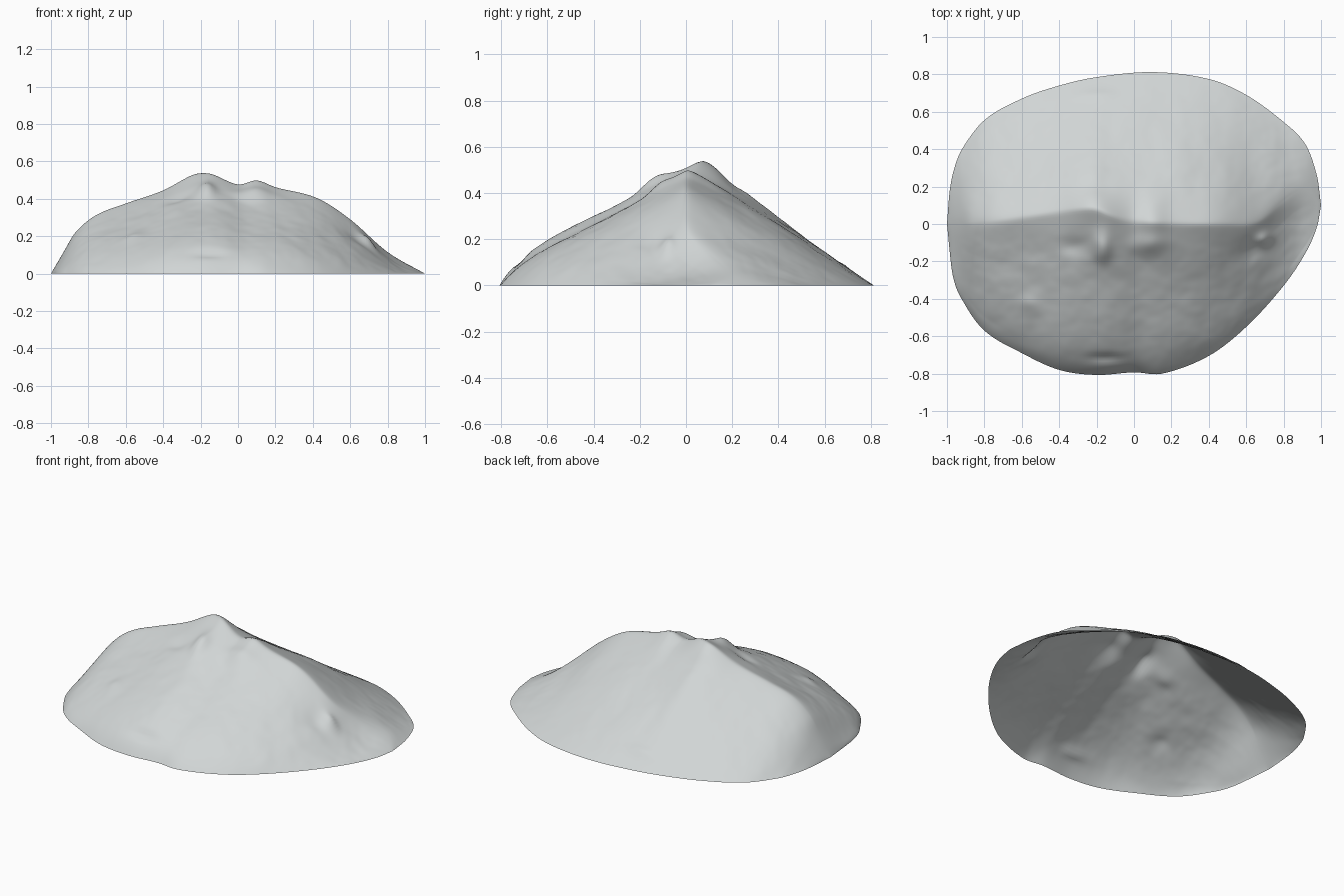
import bpy, bmesh, math
from mathutils import Vector, noise

if "Cube" in bpy.data.objects:
    bpy.data.objects.remove(bpy.data.objects["Cube"])

# Profiles along x: crest height, crest line, front rim and back rim
CREST = [(-1, 0), (-.93, .12), (-.87, .22), (-.76, .312), (-.6, .375), (-.4, .445), (-.25, .525), (-.2, .537),
         (-.14, .532), (0, .477), (.1, .499), (.2, .462), (.42, .405), (.6, .29), (.8, .115), (1, 0)]
LINE = [(-1, 0), (-.8, .01), (-.5, .05), (-.22, .085), (-.13, .05), (0, .015), (.5, 0), (.66, .01),
        (.78, .11), (.88, .18), (.95, .16), (1, .1)]
FRONT = [(-1, 0), (-.97, -.27), (-.91, -.42), (-.8, -.57), (-.6, -.69), (-.4, -.78), (-.2, -.807), (0, -.793),
         (.15, -.8), (.4, -.705), (.6, -.55), (.8, -.33), (.92, -.15), (.98, -.01), (1, .1)]
BACK = [(-1, 0), (-.985, .18), (-.96, .3), (-.92, .4), (-.8, .555), (-.6, .67), (-.4, .74), (-.2, .785), (.1, .812),
        (.4, .775), (.6, .69), (.8, .545), (.92, .42), (.98, .25), (1, .1)]
# Share of the height taken by the low bluff at the front rim
BLUFF = [(-1, .15), (-.6, .16), (-.3, .2), (-.1, .2), (.15, .12), (.5, .08), (1, .08)]
# Local rises and hollows: x, y, size x, size y, height
BUMPS = [(-.17, -.13, .05, .08, .042), (.08, -.11, .10, .05, .018), (.02, -.30, .10, .16, -.02),
         (-.55, -.43, .06, .06, .02), (.70, -.08, .04, .035, .03), (.62, -.14, .06, .05, -.015),
         (-.32, -.12, .07, .05, -.018), (-.2, .20, .10, .05, -.015), (-.2, .69, .1, .03, .01),
         (-.15, -.72, .10, .025, -.02)]


def curve(pts, x):
    # Monotone-friendly cubic through the points
    for i in range(len(pts) - 1):
        (a, u), (b, v) = pts[i], pts[i + 1]
        if x <= b:
            break
    p, q = pts[max(i - 1, 0)], pts[min(i + 2, len(pts) - 1)]
    h = b - a
    s = min(max((x - a) / h, 0), 1)
    m0 = (v - p[1]) / (b - p[0]) * h if i else v - u
    m1 = (q[1] - u) / (q[0] - a) * h if q[0] > b else v - u
    return (u * (1 + 2 * s) * (1 - s) ** 2 + m0 * s * (1 - s) ** 2
            + v * s * s * (3 - 2 * s) + m1 * s * s * (s - 1))


def soft(pts, x, width):
    w = min(width, (1 - abs(x)) * .5)
    return sum(curve(pts, x + w * k / 4) for k in range(-4, 5)) / 9


def height(x, y, t, front, crest, broad, bluff):
    # crest detail fades out down the slope, crest rounds off toward both ends
    k = min(1, t * 3)
    top = crest + (broad - crest) * k
    r = .015 + .25 * abs(x) ** 6
    u = (math.hypot(t, r) - r) / (math.hypot(1, r) - r)
    fall = (1 - bluff) * u + bluff * u ** 10 if front else u ** 1.1
    z = top * (1 - fall)
    mask = min(1, (1 - t) * 8) * min(1, (1 - abs(x)) * 6)
    for bx, by, sx, sy, h in BUMPS:
        z += mask * h * math.exp(-((x - bx) / sx) ** 2 - ((y - by) / sy) ** 2)
    rough = noise.fractal(Vector((x * 3, y * 3, 3.7)), 1.0, 2.0, 4)
    z += mask * min(1, t * 4) * rough * (.011 if front else .008)
    return max(z, 0)


# Mountain shell, open underneath
NX, NY = 180, 60
bm = bmesh.new()
rows = []
for i in range(NX + 1):
    x = -math.cos(math.pi * i / NX)
    ridge = soft(LINE, x, .03)
    crest, broad, bluff = soft(CREST, x, .015), soft(CREST, x, .16), curve(BLUFF, x)
    rims = curve(FRONT, x), curve(BACK, x)
    row = []
    for j in range(-NY, NY + 1):
        t = abs(j) / NY
        y = ridge + (rims[j >= 0] - ridge) * t
        row.append(bm.verts.new((x, y, height(x, y, t, j < 0, crest, broad, bluff))))
    rows.append(row)
for a, b in zip(rows, rows[1:]):
    for j in range(2 * NY):
        bm.faces.new((a[j], b[j], b[j + 1], a[j + 1]))
bmesh.ops.remove_doubles(bm, verts=bm.verts, dist=.0003)
for f in bm.faces:
    f.smooth = True
mesh = bpy.data.meshes.new("mountain")
bm.to_mesh(mesh)
bm.free()
mountain = bpy.data.objects.new("mountain", mesh)
bpy.context.collection.objects.link(mountain)

# Single pale rock colour
rock = bpy.data.materials.new("pale grey rock")
rock.diffuse_color = (.64, .67, .67, 1)
rock.use_nodes = True
rock.node_tree.nodes["Principled BSDF"].inputs["Base Color"].default_value = rock.diffuse_color
mesh.materials.append(rock)
